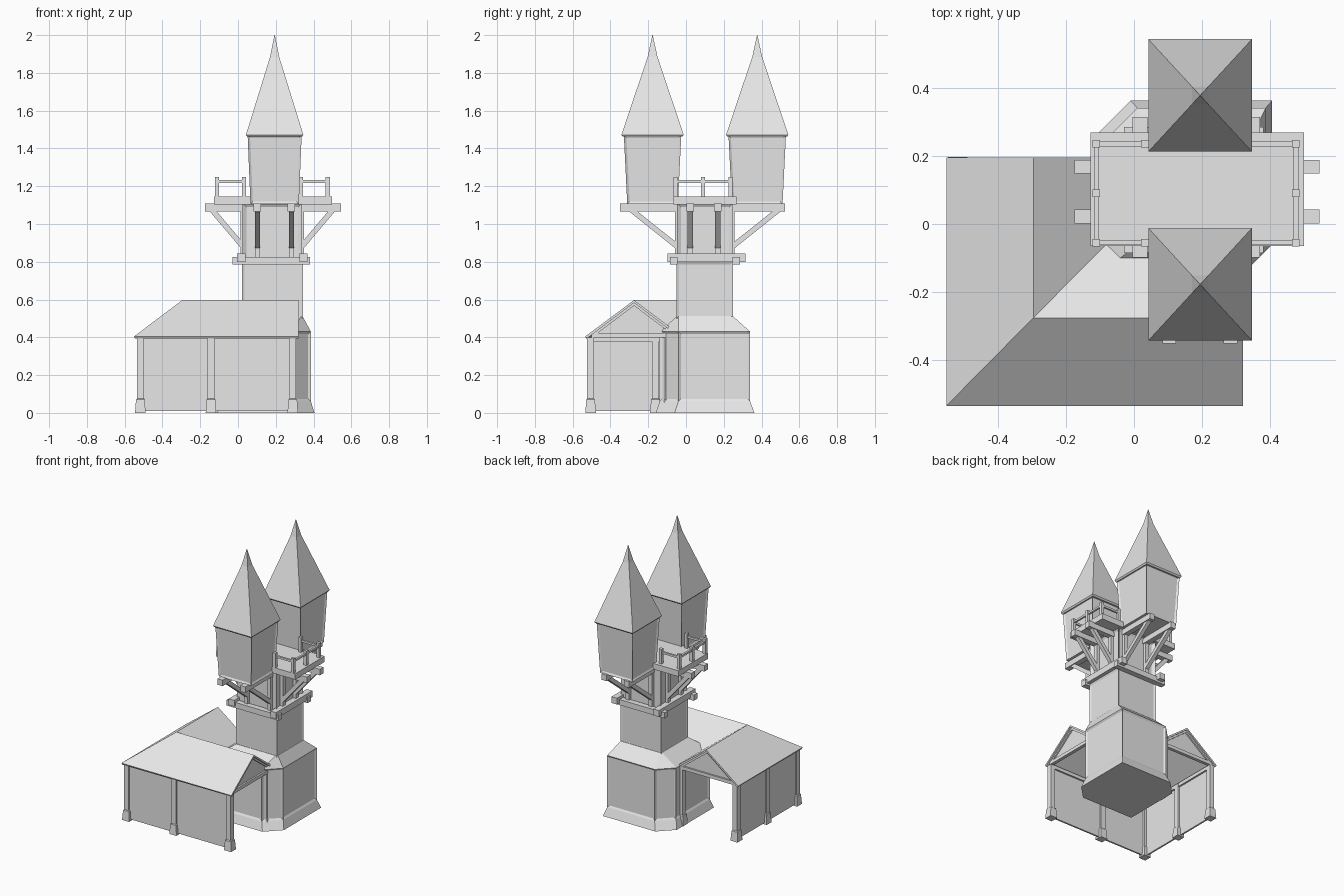
import bpy, bmesh
from mathutils import Vector

cube = bpy.data.objects.get("Cube")
if cube:
    bpy.data.objects.remove(cube)

mat = bpy.data.materials.new("pale_grey")
mat.use_nodes = True
mat.diffuse_color = (0.8, 0.8, 0.8, 1)
mat.node_tree.nodes["Principled BSDF"].inputs["Base Color"].default_value = (0.8, 0.8, 0.8, 1)


def finish(name, bm):
    bmesh.ops.recalc_face_normals(bm, faces=bm.faces)
    mesh = bpy.data.meshes.new(name)
    bm.to_mesh(mesh)
    bm.free()
    mesh.materials.append(mat)
    obj = bpy.data.objects.new(name, mesh)
    bpy.context.collection.objects.link(obj)
    return obj


def loft(name, rings, panels=(), frame=0.02, depth=0.01):
    """Skin a stack of (outline, z) rings; chosen bands get recessed wall panels."""
    bm = bmesh.new()
    loops = [[bm.verts.new((x, y, z)) for x, y in pts] for pts, z in rings]
    n = len(loops[0])
    inset = []
    for k, (a, b) in enumerate(zip(loops, loops[1:])):
        for i in range(n):
            j = (i + 1) % n
            f = bm.faces.new((a[i], a[j], b[j], b[i]))
            if k in panels:
                inset.append(f)
    bm.faces.new(loops[0][::-1])
    bm.faces.new(loops[-1])
    bmesh.ops.recalc_face_normals(bm, faces=bm.faces)
    if inset:
        bmesh.ops.inset_individual(bm, faces=inset, thickness=frame, depth=-depth)
    return finish(name, bm)


def rect(cx, cy, hx, hy):
    return [(cx - hx, cy - hy), (cx + hx, cy - hy), (cx + hx, cy + hy), (cx - hx, cy + hy)]


def box(name, x0, x1, y0, y1, z0, z1):
    r = rect((x0 + x1) / 2, (y0 + y1) / 2, (x1 - x0) / 2, (y1 - y0) / 2)
    return loft(name, [(r, z0), (r, z1)])


def beam(name, p, q, w):
    """Square timber between two points."""
    p, q = Vector(p), Vector(q)
    bm = bmesh.new()
    bmesh.ops.create_cube(bm, size=1)
    d = q - p
    rot = d.to_track_quat('Z', 'Y').to_matrix()
    for v in bm.verts:
        v.co = (p + q) / 2 + rot @ Vector((v.co.x * w, v.co.y * w, v.co.z * d.length))
    return finish(name, bm)


def post(name, x, y, top, h=0.018):
    """Timber post with a wider foot."""
    foot = rect(x, y, h + 0.01, h + 0.01)
    mid = rect(x, y, h + 0.005, h + 0.005)
    shaft = rect(x, y, h, h)
    loft(name, [(foot, 0), (mid, 0.07), (shaft, 0.075), (shaft, top)])


CX, CY = 0.182, 0.1


# Tower base: two cut corners, flared foot, sloping shoulder
def footprint(x0, x1, y0, y1, c):
    return [(x0, y0), (x1 - c, y0), (x1, y0 + c), (x1, y1), (x0 + c, y1), (x0, y1 - c)]


wall = footprint(-0.09, 0.386, -0.14, 0.34, 0.1)
loft("tower_base", [
    (footprint(-0.11, 0.405, -0.16, 0.362, 0.1), 0), (wall, 0.06), (wall, 0.43),
    (footprint(CX - 0.161, CX + 0.161, CY - 0.15, CY + 0.15, 0.01), 0.51)],
    panels=(1,), frame=0.018, depth=0.008)

# Shaft and the framed storey above it
shaft = rect(CX, CY, 0.161, 0.15)
loft("tower_shaft", [(shaft, 0.5), (shaft, 0.8)], panels=(0,), depth=0.006)
core = rect(CX, CY, 0.158, 0.148)
loft("upper_storey", [(core, 0.8), (core, 1.11)], panels=(0,), frame=0.03, depth=0.012)

# Crossed ring beams
for s in (-1, 1):
    y, x = CY + s * 0.165, CX + s * 0.165
    box("ring_beam_x", -0.03, 0.38, y - 0.02, y + 0.02, 0.785, 0.825)
    box("ring_beam_y", x - 0.022, x + 0.022, -0.098, 0.314, 0.8, 0.845)

# Cantilever beams, diagonal braces and wall studs
for y in (0.022, 0.168):
    box("deck_beam_x", -0.174, 0.544, y - 0.02, y + 0.02, 1.065, 1.108)
    for s in (-1, 1):
        beam("brace_x", (CX + s * 0.155, y, 0.88), (CX + s * 0.32, y, 1.075), 0.028)
        box("stud_x", *sorted((CX + s * 0.13, CX + s * 0.168)), y - 0.014, y + 0.014, 0.8, 1.08)
for x in (0.103, 0.283):
    box("deck_beam_y", x - 0.02, x + 0.02, -0.35, 0.525, 1.065, 1.108)
    for s in (-1, 1):
        beam("brace_y", (x, CY + s * 0.145, 0.88), (x, CY + s * 0.39, 1.075), 0.028)
        box("stud_y", x - 0.014, x + 0.014, *sorted((CY + s * 0.12, CY + s * 0.158)), 0.8, 1.08)

# Deck
box("deck", -0.128, 0.498, -0.065, 0.268, 1.103, 1.145)

# Railings on both ends of the deck
Y0, Y1, YM = -0.055, 0.235, 0.09
for s in (-1, 1):
    xo, xi = CX + s * 0.293, CX + s * 0.15
    for px, py in ((xo, Y0), (xo, YM), (xo, Y1), (xi, Y0), (xi, Y1)):
        box("rail_post", px - 0.011, px + 0.011, py - 0.011, py + 0.011, 1.14, 1.25)
    beam("end_rail", (xo, Y0, 1.225), (xo, Y1, 1.225), 0.014)
    for y in (Y0, Y1):
        beam("side_rail", (xo, y, 1.225), (xi, y, 1.225), 0.014)

# Twin turrets with flared steep roofs
for y in (-0.177, 0.377):
    loft("turret_body", [(rect(0.194, y, 0.128, 0.134), 1.105), (rect(0.194, y, 0.143, 0.152), 1.47)],
         panels=(0,), frame=0.018, depth=0.008)
    loft("turret_roof", [
        (rect(0.194, y, 0.145, 0.158), 1.462), (rect(0.194, y, 0.152, 0.165), 1.472),
        (rect(0.194, y, 0.024, 0.026), 1.885), (rect(0.194, y, 0.001, 0.001), 2.0)])

# L-shaped wing roof
XO, YO, XI, YI = -0.55, -0.533, -0.04, -0.018
XR, YR, EAVE, RIDGE = -0.295, -0.275, 0.405, 0.597
XE, YE = 0.32, 0.195
bm = bmesh.new()
P = {k: bm.verts.new(v) for k, v in {
    "corner": (XO, YO, EAVE), "front_end": (XE, YO, EAVE), "side_end": (XO, YE, EAVE),
    "hip": (XR, YR, RIDGE), "ridge_a": (XE, YR, RIDGE), "ridge_b": (XR, YE, RIDGE),
    "valley": (XI, YI, EAVE), "inner_a": (XE, YI, EAVE), "inner_b": (XI, YE, EAVE)}.items()}
for f in ("corner front_end ridge_a hip", "hip ridge_a inner_a valley",
          "side_end corner hip ridge_b", "ridge_b hip valley inner_b"):
    bm.faces.new([P[k] for k in f.split()])
roof = finish("wing_roof", bm)
solid = roof.modifiers.new("thickness", 'SOLIDIFY')
solid.thickness = 0.014
solid.offset = -1 if roof.data.polygons[0].normal.z > 0 else 1

# Outer walls of the open wings
box("front_wall", -0.52, 0.295, -0.512, -0.5, 0.01, 0.4)
box("side_wall", -0.527, -0.515, -0.505, 0.17, 0.01, 0.4)

# Posts
for x, y in ((-0.517, -0.505), (-0.143, -0.505), (0.29, -0.505), (0.29, -0.093),
             (-0.517, -0.162), (-0.517, 0.168), (-0.085, 0.168)):
    post("wing_post", x, y, 0.4)

# Plates over the posts
beam("front_plate", (-0.52, -0.5, 0.39), (0.3, -0.5, 0.39), 0.025)
beam("side_plate", (-0.515, -0.5, 0.39), (-0.515, 0.18, 0.39), 0.025)


# Gable ends: recessed panel, tie beam and rafters
def gable(place, ridge, half):
    ends = [place(ridge - half, 0.41), place(ridge + half, 0.41)]
    apex = place(ridge, 0.58)
    bm = bmesh.new()
    bm.faces.new([bm.verts.new(p) for p in (*ends, apex)])
    finish("gable_panel", bm)
    beam("gable_tie", *ends, 0.024)
    for e in ends:
        beam("gable_rafter", e, apex, 0.02)


gable(lambda t, z: (0.298, t, z), YR, 0.225)
gable(lambda t, z: (t, 0.174, z), XR, 0.222)
